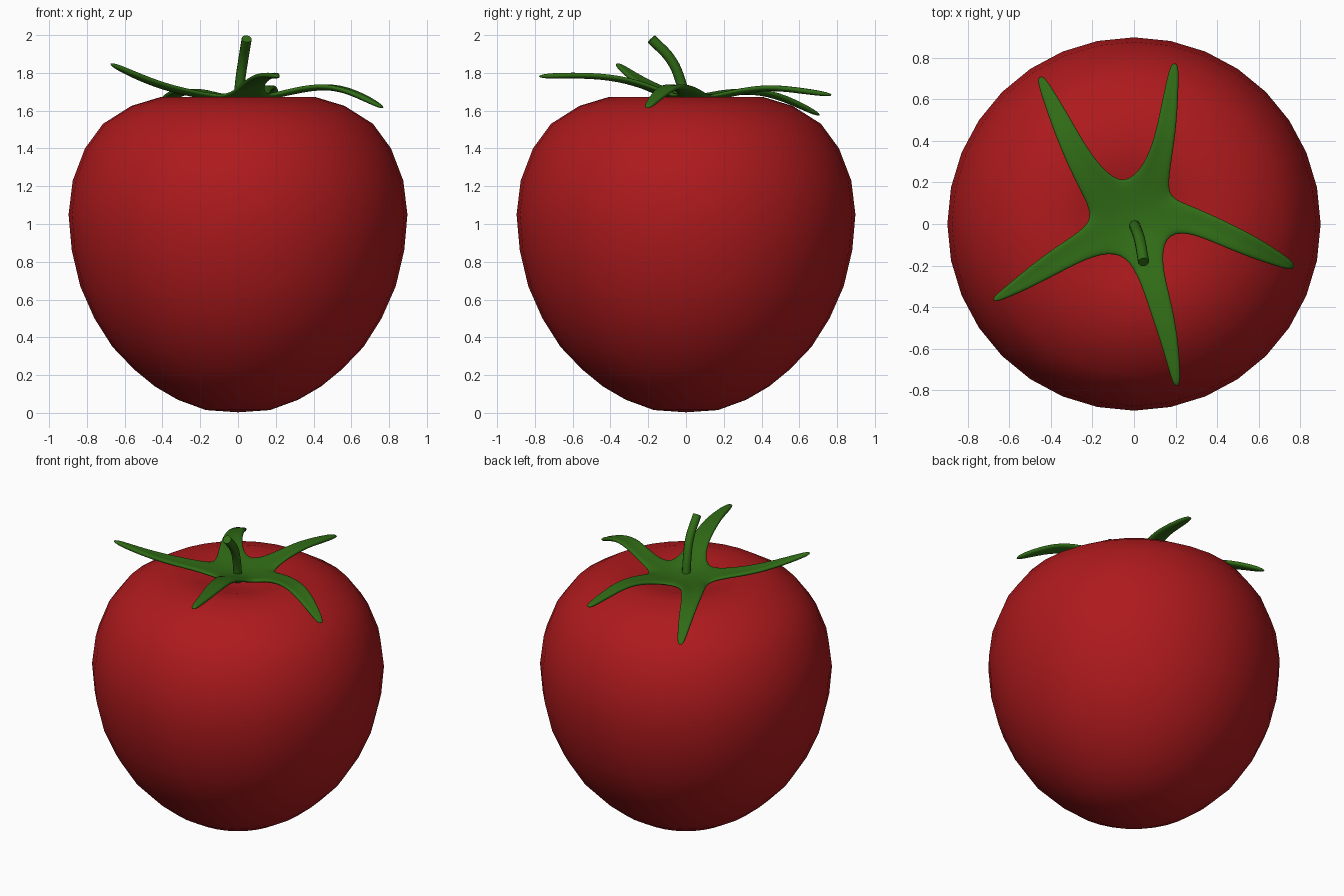
import bpy, bmesh, math
from mathutils import Vector

if "Cube" in bpy.data.objects:
    bpy.data.objects.remove(bpy.data.objects["Cube"])


def material(name, rgb):
    m = bpy.data.materials.new(name)
    m.diffuse_color = (*rgb, 1)
    m.use_nodes = True
    m.node_tree.nodes["Principled BSDF"].inputs["Base Color"].default_value = m.diffuse_color
    return m


def make_object(name, bm, mat):
    bmesh.ops.recalc_face_normals(bm, faces=bm.faces)
    for f in bm.faces:
        f.smooth = True
    me = bpy.data.meshes.new(name)
    bm.to_mesh(me)
    bm.free()
    me.materials.append(mat)
    ob = bpy.data.objects.new(name, me)
    bpy.context.collection.objects.link(ob)
    return ob


red = material("red_skin", (0.42, 0.01, 0.012))
green = material("green_leaf", (0.03, 0.15, 0.008))

# Fruit: 32-sided lathe with a shallow dimple on top
profile = [(0, 0.003), (0.17, 0.015), (0.32, 0.07), (0.44, 0.14), (0.55, 0.23),
           (0.665, 0.35), (0.76, 0.50), (0.835, 0.67), (0.88, 0.86), (0.897, 1.05),
           (0.875, 1.23), (0.81, 1.40), (0.715, 1.53), (0.565, 1.625), (0.41, 1.672),
           (0.27, 1.66), (0.13, 1.62), (0, 1.60)]
bm = bmesh.new()
verts = [bm.verts.new((r, 0, z)) for r, z in profile]
edges = [bm.edges.new(p) for p in zip(verts, verts[1:])]
bmesh.ops.spin(bm, geom=verts + edges, cent=(0, 0, 0), axis=(0, 0, 1),
               angle=math.tau, steps=32, use_duplicate=False)
bmesh.ops.remove_doubles(bm, verts=bm.verts, dist=0.0005)
make_object("fruit", bm, red)

# Calyx: five sepals (x, y, z, half width), counter-clockwise, joined by web points
sepals = [
    [(0.26, 0.03, 1.69, .065), (0.45, -0.055, 1.73, .06), (0.60, -0.125, 1.70, .052), (0.775, -0.21, 1.61, .022)],
    [(0.11, 0.26, 1.69, .065), (0.15, 0.42, 1.72, .05), (0.17, 0.56, 1.71, .042), (0.197, 0.78, 1.68, .022)],
    [(-0.21, 0.22, 1.69, .075), (-0.29, 0.36, 1.70, .06), (-0.36, 0.51, 1.67, .048), (-0.455, 0.715, 1.57, .022)],
    [(-0.22, -0.09, 1.68, .068), (-0.38, -0.18, 1.715, .06), (-0.53, -0.28, 1.775, .042), (-0.68, -0.37, 1.85, .014)],
    [(0.075, -0.22, 1.73, .062), (0.13, -0.40, 1.775, .058), (0.18, -0.60, 1.785, .04), (0.207, -0.785, 1.78, .018)],
]
webs = [(0.15, -0.06), (0.17, 0.13), (-0.05, 0.19), (-0.20, 0.04), (-0.06, -0.14)]
bm = bmesh.new()
hub = bm.verts.new((0, 0.01, 1.64))
web_verts = [bm.verts.new((x, y, 1.67)) for x, y in webs]
for i, rows in enumerate(sepals):
    last = (web_verts[i], hub, web_verts[(i + 1) % 5])
    pts = [Vector((0, 0.01, 1.64))] + [Vector(r[:3]) for r in rows]
    for k, (x, y, z, w) in enumerate(rows, 1):
        d = pts[min(k + 1, len(pts) - 1)] - pts[k - 1]
        side = Vector((-d.y, d.x, 0)).normalized() * w
        lift = Vector((0, 0, w * 0.2))
        row = (bm.verts.new(pts[k] - side + lift), bm.verts.new(pts[k]),
               bm.verts.new(pts[k] + side + lift))
        for a in (0, 1):
            bm.faces.new((last[a], row[a], row[a + 1], last[a + 1]))
        last = row
calyx = make_object("calyx", bm, green)
solid = calyx.modifiers.new("thickness", 'SOLIDIFY')
solid.thickness = 0.03
solid.offset = 0
sub = calyx.modifiers.new("smooth", 'SUBSURF')
sub.levels = sub.render_levels = 2

# Stem: bent round stalk
cu = bpy.data.curves.new("stem", 'CURVE')
cu.dimensions = '3D'
cu.bevel_depth = 0.027
cu.bevel_resolution = 3
cu.use_fill_caps = True
sp = cu.splines.new('BEZIER')
path = [(0.0, 0.0, 1.62), (0.012, -0.03, 1.76), (0.028, -0.08, 1.87), (0.046, -0.183, 1.98)]
sp.bezier_points.add(len(path) - 1)
for p, co in zip(sp.bezier_points, path):
    p.co = co
    p.handle_left_type = p.handle_right_type = 'AUTO'
cu.materials.append(green)
bpy.context.collection.objects.link(bpy.data.objects.new("stem", cu))
